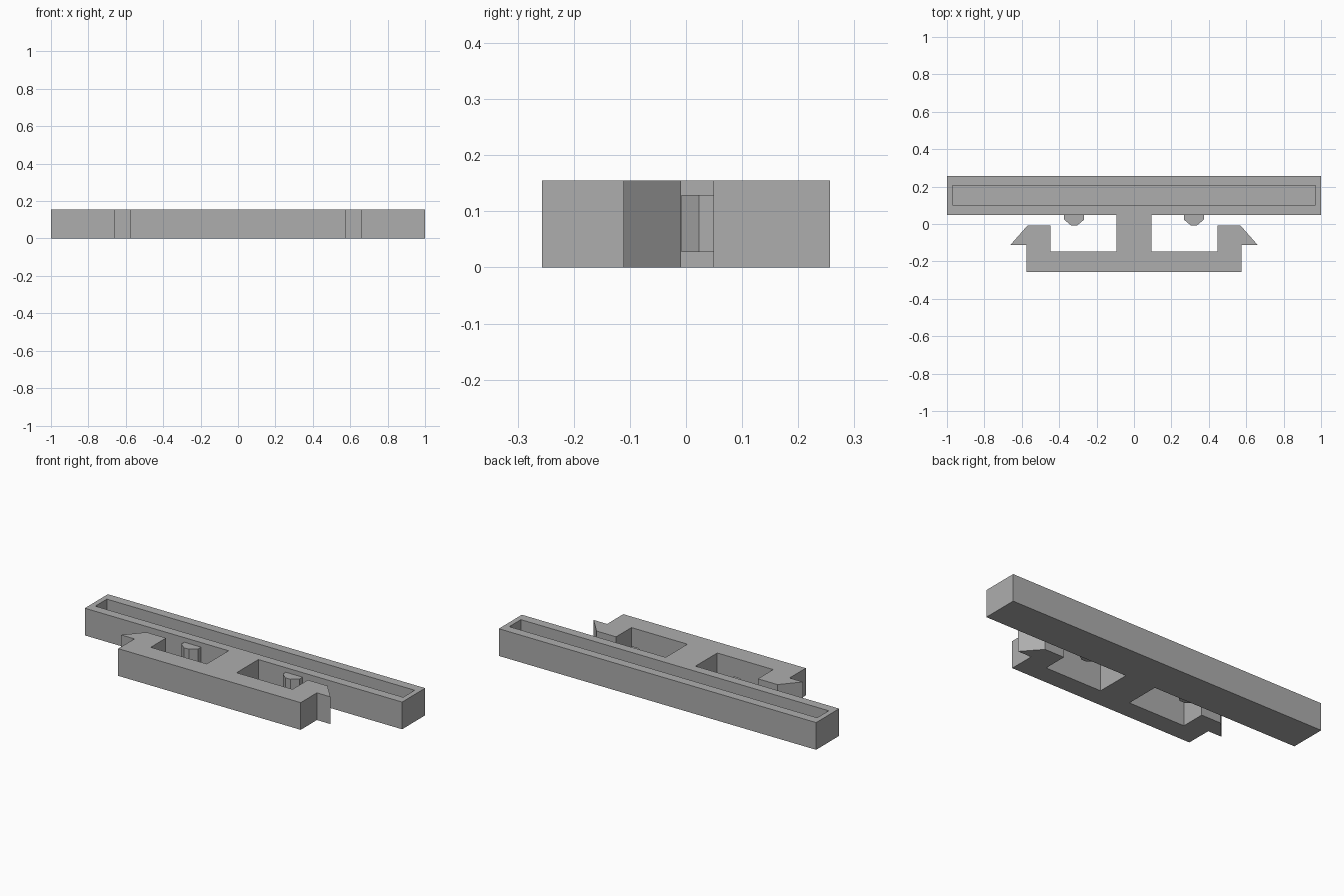
import bpy, bmesh

if "Cube" in bpy.data.objects:
    bpy.data.objects.remove(bpy.data.objects["Cube"])

HEIGHT = 0.155

grey = bpy.data.materials.new("plain_grey")
grey.diffuse_color = (0.42, 0.42, 0.42, 1)
grey.use_nodes = True
grey.node_tree.nodes["Principled BSDF"].inputs["Base Color"].default_value = grey.diffuse_color


def extrude_profile(name, points, z0, z1):
    """Make a flat-faced solid from an xy outline."""
    bm = bmesh.new()
    face = bm.faces.new([bm.verts.new((x, y, z0)) for x, y in points])
    top = bmesh.ops.extrude_face_region(bm, geom=[face])["geom"]
    verts = [v for v in top if isinstance(v, bmesh.types.BMVert)]
    bmesh.ops.translate(bm, verts=verts, vec=(0, 0, z1 - z0))
    bmesh.ops.recalc_face_normals(bm, faces=bm.faces)
    mesh = bpy.data.meshes.new(name)
    bm.to_mesh(mesh)
    bm.free()
    mesh.materials.append(grey)
    obj = bpy.data.objects.new(name, mesh)
    bpy.context.collection.objects.link(obj)
    return obj


def mirrored(half):
    return half + [(-x, y) for x, y in reversed(half)]


# Body: long bar, central stem, base and hooked arms in one outline
half = [(0.575, -0.257), (0.575, -0.111), (0.66, -0.111), (0.57, -0.009),
        (0.447, -0.009), (0.447, -0.147), (0.094, -0.147), (0.094, 0.049),
        (1.0, 0.049), (1.0, 0.257)]
body = extrude_profile("bar_with_clip", mirrored(half), 0, HEIGHT)

# Long pocket in the top of the bar
cutter = extrude_profile("pocket_cutter", mirrored([(0.97, 0.101), (0.97, 0.205)]),
                         0.028, HEIGHT + 0.1)
cutter.hide_render = True
cutter.hide_set(True)
cut = body.modifiers.new("pocket", "BOOLEAN")
cut.operation = "DIFFERENCE"
cut.solver = "EXACT"
cut.object = cutter

# Small chamfered catches under the bar
for name, cx in (("left_catch", -0.32), ("right_catch", 0.32)):
    outline = mirrored([(0.016, -0.008), (0.053, 0.023), (0.053, 0.049)])
    extrude_profile(name, [(cx + x, y) for x, y in outline], 0.028, 0.129)
